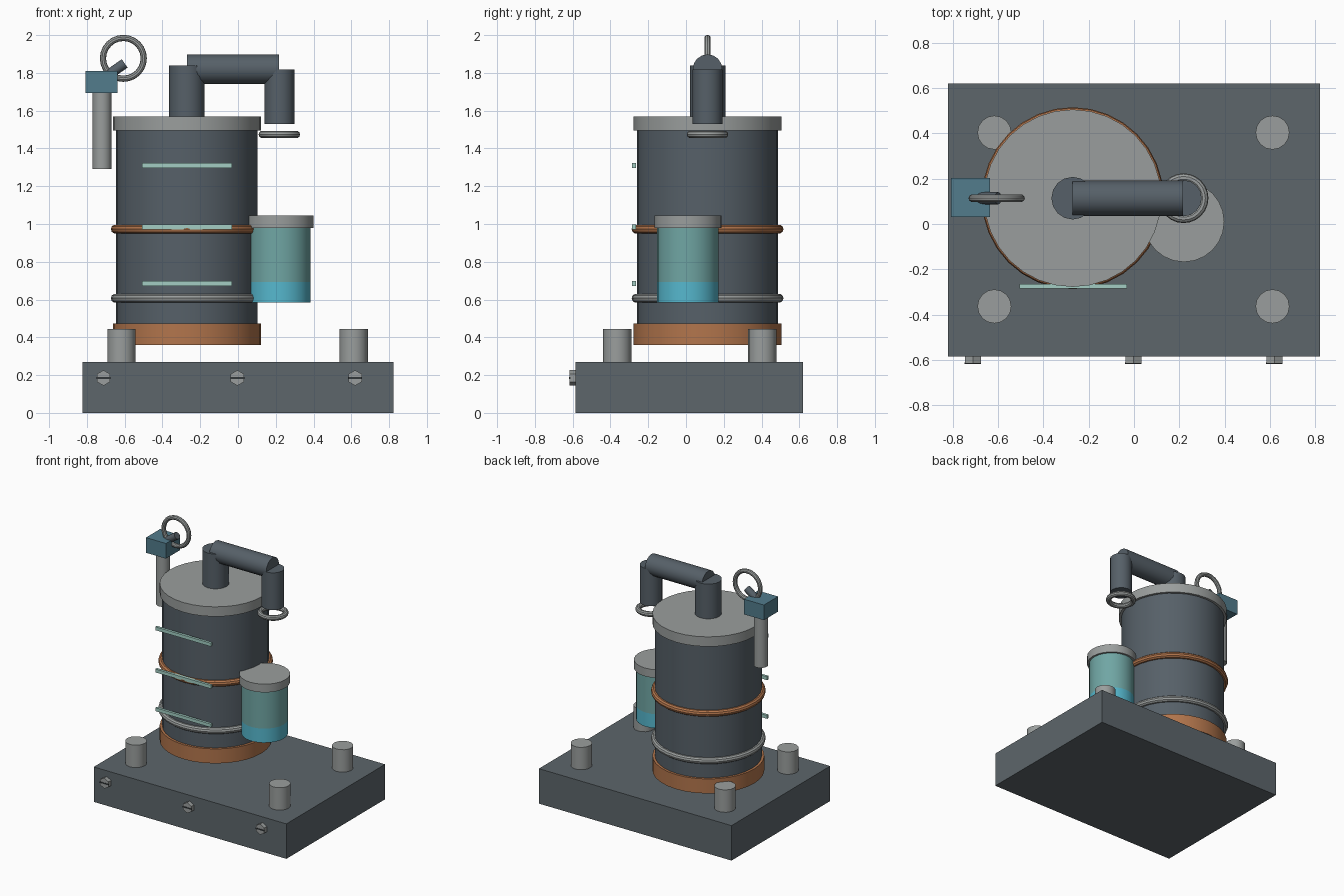
import bpy, math
from mathutils import Vector

if "Cube" in bpy.data.objects:
    bpy.data.objects.remove(bpy.data.objects["Cube"])


def material(name, rgb):
    m = bpy.data.materials.new(name)
    m.diffuse_color = [((c / 255 + 0.055) / 1.055) ** 2.4 for c in rgb] + [1]
    m.use_nodes = True
    m.node_tree.nodes["Principled BSDF"].inputs["Base Color"].default_value = m.diffuse_color
    return m


STEEL = material("base steel", (93, 102, 107))
DARK = material("tank steel", (86, 96, 104))
GREY = material("light metal", (154, 158, 157))
COPPER = material("copper", (178, 117, 76))
BLUE = material("valve blue", (82, 124, 140))
GLASS = material("jar glass", (112, 166, 164))
WATER = material("water", (86, 184, 206))
MINT = material("mint marking", (163, 206, 196))
SLOT = material("slot shadow", (50, 55, 58))


def finish(name, mat, smooth=True):
    o = bpy.context.object
    o.name = name
    o.data.materials.append(mat)
    if smooth:
        bpy.ops.object.shade_smooth_by_angle(angle=math.radians(35))
    return o


def box(name, mat, lo, hi):
    lo, hi = Vector(lo), Vector(hi)
    bpy.ops.mesh.primitive_cube_add(size=1, location=(lo + hi) / 2)
    o = finish(name, mat, False)
    o.scale = hi - lo
    return o


def rod(name, mat, a, b, r, sides=24):
    """Capped cylinder running from point a to point b."""
    a, b = Vector(a), Vector(b)
    d = b - a
    rot = d.to_track_quat('Z', 'Y').to_euler()
    bpy.ops.mesh.primitive_cylinder_add(vertices=sides, radius=r, depth=d.length,
                                        location=(a + b) / 2, rotation=rot)
    return finish(name, mat)


def upright(name, mat, x, y, z0, z1, r, sides=24):
    return rod(name, mat, (x, y, z0), (x, y, z1), r, sides)


def ring(name, mat, loc, major, minor, rot=(0, 0, 0), seg=32):
    bpy.ops.mesh.primitive_torus_add(location=loc, rotation=rot, major_radius=major,
                                     minor_radius=minor, major_segments=seg, minor_segments=10)
    return finish(name, mat)


# Base slab with four posts and three slotted bolts
box("base", STEEL, (-0.823, -0.585, 0), (0.823, 0.62, 0.27))
for x in (-0.617, 0.612):
    for y in (-0.364, 0.404):
        upright("base_post", GREY, x, y, 0.265, 0.443, 0.075, 16)
for x in (-0.712, -0.003, 0.62):
    rod("bolt", GREY, (x, -0.58, 0.185), (x, -0.616, 0.185), 0.041, 6)
    box("bolt_slot", SLOT, (x - 0.037, -0.619, 0.180), (x + 0.037, -0.612, 0.189))

# Tank with foot band, hoops and lid
TX, TY = -0.271, 0.114
upright("tank", DARK, TX, TY, 0.365, 1.55, 0.374, 32)
upright("tank_foot", COPPER, TX, TY, 0.36, 0.472, 0.392, 32)
upright("tank_lid", GREY, TX, TY, 1.495, 1.57, 0.392, 32)
ring("copper_hoop", COPPER, (TX, TY, 0.973), 0.378, 0.024)
ring("grey_hoop", GREY, (TX, TY, 0.607), 0.378, 0.024)

# Level markings in front of the tank
for z in (0.685, 0.984, 1.31):
    box("level_mark", MINT, (-0.507, -0.286, z - 0.013), (-0.032, -0.266, z + 0.013))

# Side jar with water and lid
JX, JY = 0.221, 0.01
upright("jar_water", WATER, JX, JY, 0.584, 0.693, 0.163)
upright("jar_glass", GLASS, JX, JY, 0.693, 0.99, 0.163)
upright("jar_lid", GREY, JX, JY, 0.98, 1.044, 0.178)

# Delivery pipe with nozzle ring
upright("pipe_riser", DARK, TX, TY, 1.56, 1.838, 0.094, 16)
rod("pipe_arm", DARK, (-0.271, TY, 1.82), (0.216, TY, 1.82), 0.078, 16)
upright("pipe_spout", DARK, 0.219, TY, 1.53, 1.818, 0.08, 16)
ring("nozzle_ring", GREY, (0.219, TY, 1.474), 0.09, 0.02, seg=24)

# Valve on the left: stem, block, lever and hand ring
upright("valve_stem", GREY, -0.72, TY, 1.29, 1.70, 0.05, 16)
box("valve_block", BLUE, (-0.808, 0.03, 1.694), (-0.637, 0.203, 1.811))
rod("valve_lever", DARK, (-0.715, TY, 1.77), (-0.60, TY, 1.85), 0.027, 12)
ring("hand_ring", GREY, (-0.607, TY, 1.877), 0.108, 0.0165, (math.pi / 2, 0, 0), 24)
